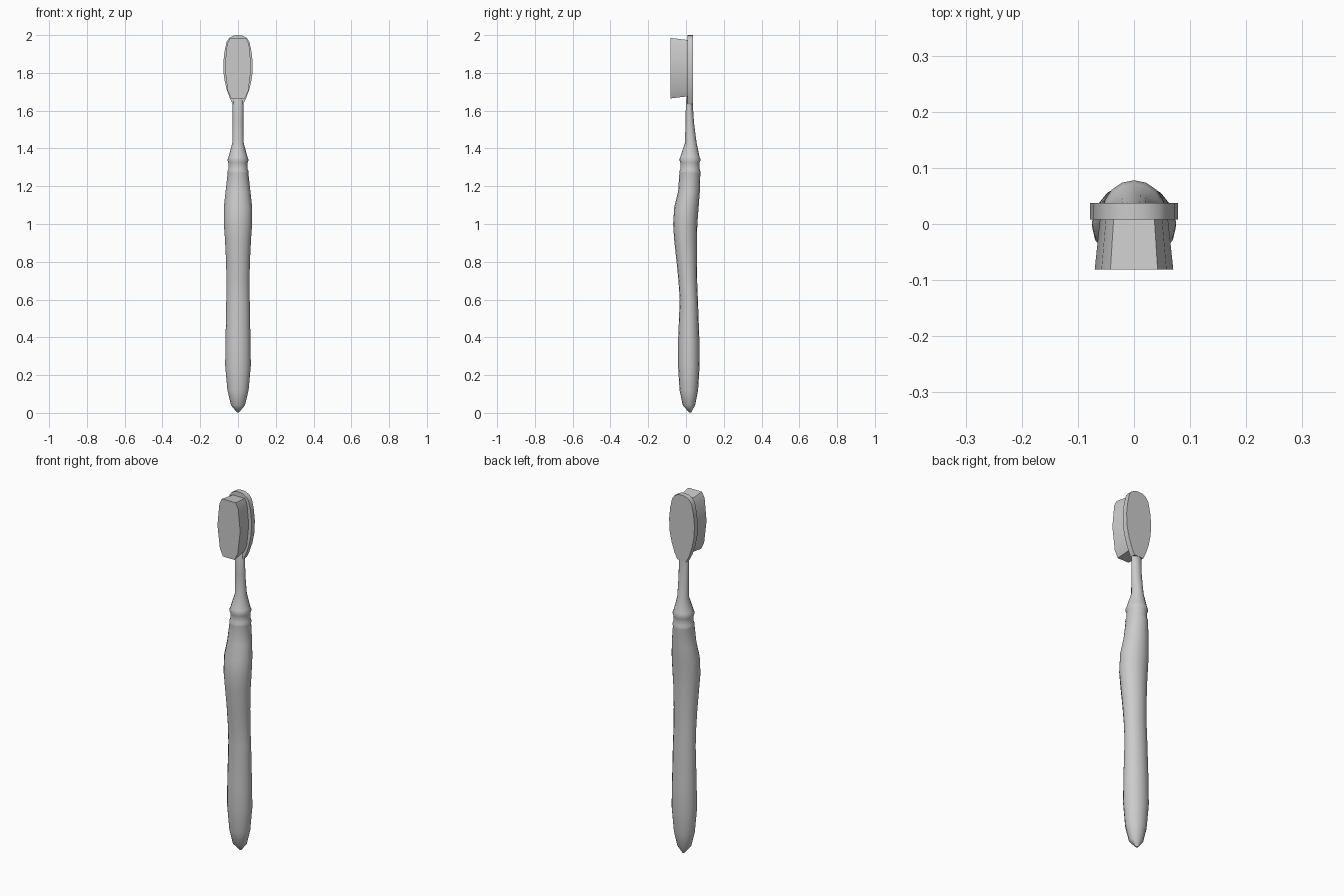
import bpy, bmesh, math


def finish(name, bm, angle):
    bmesh.ops.recalc_face_normals(bm, faces=bm.faces)
    mesh = bpy.data.meshes.new(name)
    bm.to_mesh(mesh)
    bm.free()
    ob = bpy.data.objects.new(name, mesh)
    bpy.context.collection.objects.link(ob)
    bpy.ops.object.select_all(action='DESELECT')
    bpy.context.view_layer.objects.active = ob
    ob.select_set(True)
    bpy.ops.object.shade_smooth_by_angle(angle=math.radians(angle))
    return ob


def skin(name, rings, angle):
    """Join closed rings of points into one capped tube."""
    bm = bmesh.new()
    loops = [[bm.verts.new(p) for p in ring] for ring in rings]
    n = len(loops[0])
    for a, b in zip(loops, loops[1:]):
        for i in range(n):
            j = (i + 1) % n
            bm.faces.new((a[i], a[j], b[j], b[i]))
    bm.faces.new(loops[0][::-1])
    bm.faces.new(loops[-1])
    return finish(name, bm, angle)


def oval(z, w, front, back, sides=16):
    cy, d = (front + back) / 2, (back - front) / 2
    return [(w * math.cos(t), cy + d * math.sin(t), z)
            for t in (2 * math.pi * i / sides for i in range(sides))]


def outline(half, y):
    """Mirror a right-hand (x, z) outline into a closed loop at depth y."""
    return [(x, y, z) for x, z in half] + [(-x, y, z) for x, z in reversed(half)]


# handle: (height, half width, front y, back y)
handle = [
    (0.003, 0.006, 0.016, 0.028), (0.04, 0.037, -0.017, 0.048),
    (0.12, 0.056, -0.034, 0.064), (0.25, 0.068, -0.042, 0.072),
    (0.38, 0.066, -0.042, 0.071), (0.60, 0.062, -0.033, 0.063),
    (0.70, 0.061, -0.040, 0.059), (0.80, 0.063, -0.050, 0.058),
    (0.92, 0.069, -0.063, 0.058), (1.00, 0.075, -0.068, 0.060),
    (1.09, 0.075, -0.062, 0.067), (1.17, 0.066, -0.042, 0.073),
    (1.27, 0.055, -0.035, 0.076),
    # grip rings
    (1.278, 0.057, -0.036, 0.077), (1.29, 0.051, -0.030, 0.072),
    (1.325, 0.051, -0.030, 0.072), (1.34, 0.056, -0.036, 0.078),
    # neck
    (1.355, 0.050, -0.030, 0.072), (1.43, 0.030, -0.005, 0.056),
    (1.54, 0.028, -0.003, 0.042), (1.65, 0.028, 0.000, 0.035),
    (1.70, 0.028, 0.010, 0.035)]
skin("handle_and_neck", [oval(*s) for s in handle], 50)

# head plate
plate = [(0.028, 1.635), (0.045, 1.67), (0.062, 1.72), (0.075, 1.78), (0.078, 1.85),
         (0.072, 1.91), (0.060, 1.965), (0.046, 1.985), (0.022, 1.998), (0.0005, 2.0)]
skin("head_plate", [outline(plate, 0.008), outline(plate, 0.037)], 40)

# bristle block, flaring towards the front
bristles = [(0.036, 1.665), (0.055, 1.705), (0.070, 1.83), (0.058, 1.955), (0.042, 1.985)]
base = [(x * 0.86, 1.825 + (z - 1.825) * 0.93) for x, z in bristles]
skin("bristles", [outline(bristles, -0.081), outline(base, 0.012)], 30)
